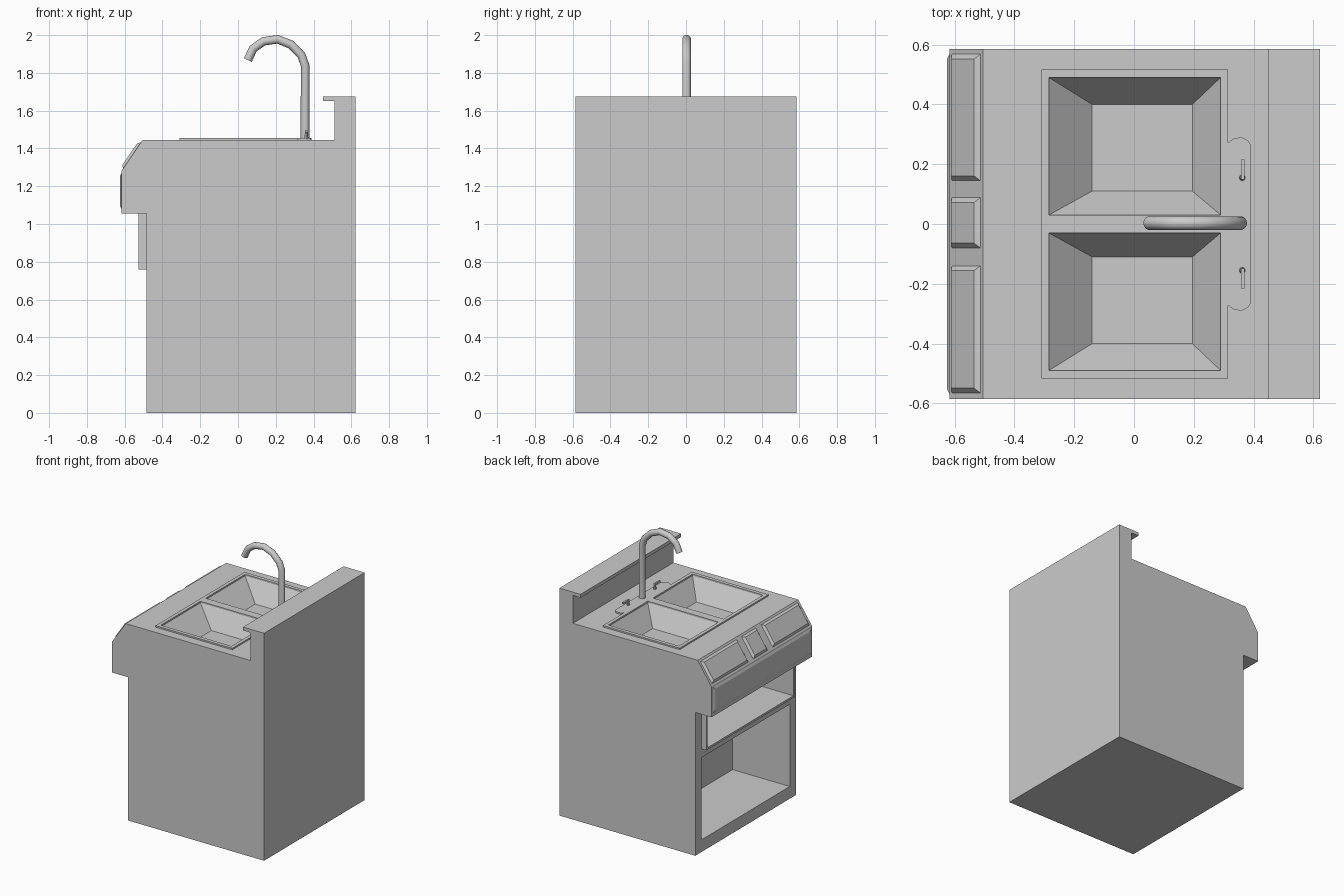
import bpy, bmesh, math
from mathutils import Vector

cube = bpy.data.objects.get("Cube")
if cube:
    bpy.data.objects.remove(cube, do_unlink=True)

grey = bpy.data.materials.new("plain_grey")
grey.use_nodes = True
colour = (0.6, 0.6, 0.6, 1)
grey.diffuse_color = colour
grey.node_tree.nodes["Principled BSDF"].inputs["Base Color"].default_value = colour


def add_object(name, bm):
    bmesh.ops.recalc_face_normals(bm, faces=bm.faces)
    mesh = bpy.data.meshes.new(name)
    bm.to_mesh(mesh)
    bm.free()
    mesh.materials.append(grey)
    obj = bpy.data.objects.new(name, mesh)
    bpy.context.collection.objects.link(obj)
    return obj


def loft(name, rings):
    """Skin a stack of matching rings and cap both ends."""
    bm = bmesh.new()
    loops = [[bm.verts.new(p) for p in ring] for ring in rings]
    for a, b in zip(loops, loops[1:]):
        for i in range(len(a)):
            j = (i + 1) % len(a)
            bm.faces.new((a[i], a[j], b[j], b[i]))
    bm.faces.new(loops[0])
    bm.faces.new(loops[-1])
    return add_object(name, bm)


def rect(x0, x1, y0, y1, z):
    return [(x0, y0, z), (x1, y0, z), (x1, y1, z), (x0, y1, z)]


def box(name, x0, x1, y0, y1, z0, z1):
    return loft(name, [rect(x0, x1, y0, y1, z) for z in (z0, z1)])


def cut(obj, cutters):
    bpy.context.view_layer.objects.active = obj
    for cutter in cutters:
        mod = obj.modifiers.new("cut", 'BOOLEAN')
        mod.operation = 'DIFFERENCE'
        mod.solver = 'EXACT'
        mod.object = cutter
        bpy.ops.object.modifier_apply(modifier=mod.name)


def smooth(obj, degrees):
    bpy.ops.object.select_all(action='DESELECT')
    obj.select_set(True)
    bpy.context.view_layer.objects.active = obj
    bpy.ops.object.shade_smooth_by_angle(angle=math.radians(degrees))


# Cabinet, counter, overhang and backsplash from one side profile
W = 0.585
profile = [(-0.485, 0), (0.622, 0), (0.622, 1.675), (0.45, 1.675), (0.45, 1.65),
           (0.512, 1.65), (0.512, 1.445), (-0.505, 1.445), (-0.617, 1.28),
           (-0.617, 1.055), (-0.485, 1.055)]
cabinet = loft("cabinet", [[(x, y, z) for x, z in profile] for y in (-W, W)])

# Bowl cutters, tapering towards the floor of each basin
bowls = []
for s in (-1, 1):
    top = (-0.285, 0.29, s * 0.26 - 0.23, s * 0.26 + 0.23)
    low = (-0.14, 0.195, s * 0.255 - 0.145, s * 0.255 + 0.145)
    bowls.append(loft("bowl_cutter", [rect(*low, 1.31), rect(*top, 1.445), rect(*top, 1.6)]))

# Lower cupboard and upper shelf openings
cupboard = box("cupboard_cutter", -0.6, -0.02, -0.515, 0.515, 0.09, 0.695)
shelf = box("shelf_cutter", -0.6, -0.02, -0.5, 0.5, 0.775, 1.04)
cut(cabinet, bowls + [cupboard, shelf])

# Protruding frame round the upper shelf
frame = box("shelf_frame", -0.526, -0.485, -0.515, 0.515, 0.76, 1.055)
cut(frame, [shelf])

# Sink rim with a rounded tap ledge
half = [(0.39, 0.265), (0.38, 0.28), (0.36, 0.29), (0.335, 0.287), (0.315, 0.272),
        (0.315, 0.517), (-0.31, 0.517)]
outline = half + [(x, -y) for x, y in reversed(half)]
rim = loft("sink_rim", [[(x, y, z) for x, y in outline] for z in (1.44, 1.456)])
cut(rim, bowls)

for cutter in bowls + [cupboard, shelf]:
    bpy.data.objects.remove(cutter, do_unlink=True)


# Raised bevelled panels on the sloped and upright front faces
def panel(name, low, high, y0, y1, height, inset):
    low, high = Vector((low[0], 0, low[1])), Vector((high[0], 0, high[1]))
    up = (high - low).normalized()
    out = Vector((-up.z, 0, up.x))
    rings = []
    for i, h in ((0, -0.002), (0, 0), (inset, height)):
        a, b = low + up * i + out * h, high - up * i + out * h
        rings.append([(p.x, y, p.z) for p, y in
                      ((a, y0 + i), (a, y1 - i), (b, y1 - i), (b, y0 + i))])
    return loft(name, rings)


for name, y0, y1 in (("left_slope_panel", 0.145, 0.568), ("middle_slope_panel", -0.08, 0.088),
                     ("right_slope_panel", -0.565, -0.14)):
    panel(name, (-0.609, 1.292), (-0.514, 1.432), y0, y1, 0.014, 0.016)
panel("front_panel", (-0.617, 1.08), (-0.617, 1.27), -0.568, 0.568, 0.008, 0.016)

# Swan-neck tap swept along a path
path = [(0.355, 1.45), (0.355, 1.84), (0.335, 1.895), (0.28, 1.95), (0.21, 1.978),
        (0.135, 1.967), (0.08, 1.928), (0.052, 1.868)]
points = [Vector((x, 0.003, z)) for x, z in path]
rings = []
for i, p in enumerate(points):
    before = (p - points[max(i - 1, 0)]).normalized()
    after = (points[min(i + 1, len(points) - 1)] - p).normalized()
    tangent = (before + after).normalized()
    side = Vector((tangent.z, 0, -tangent.x))
    ring = []
    for k in range(14):
        a = math.tau * k / 14
        ring.append(p + 0.023 * (side * math.cos(a) + Vector((0, math.sin(a), 0))))
    rings.append(ring)
smooth(loft("tap_spout", rings), 50)

# Small lever handles either side of the tap
for label, s in (("left", 1), ("right", -1)):
    def disc(r, y, z):
        return [(0.362 + r * math.cos(math.tau * k / 8), y + r * math.sin(math.tau * k / 8), z)
                for k in range(8)]
    smooth(loft(label + "_tap_stem", [disc(0.011, s * 0.155, 1.45), disc(0.007, s * 0.155, 1.49)]), 40)
    y0, y1 = sorted((s * 0.148, s * 0.215))
    box(label + "_tap_lever", 0.357, 0.369, y0, y1, 1.485, 1.497)
